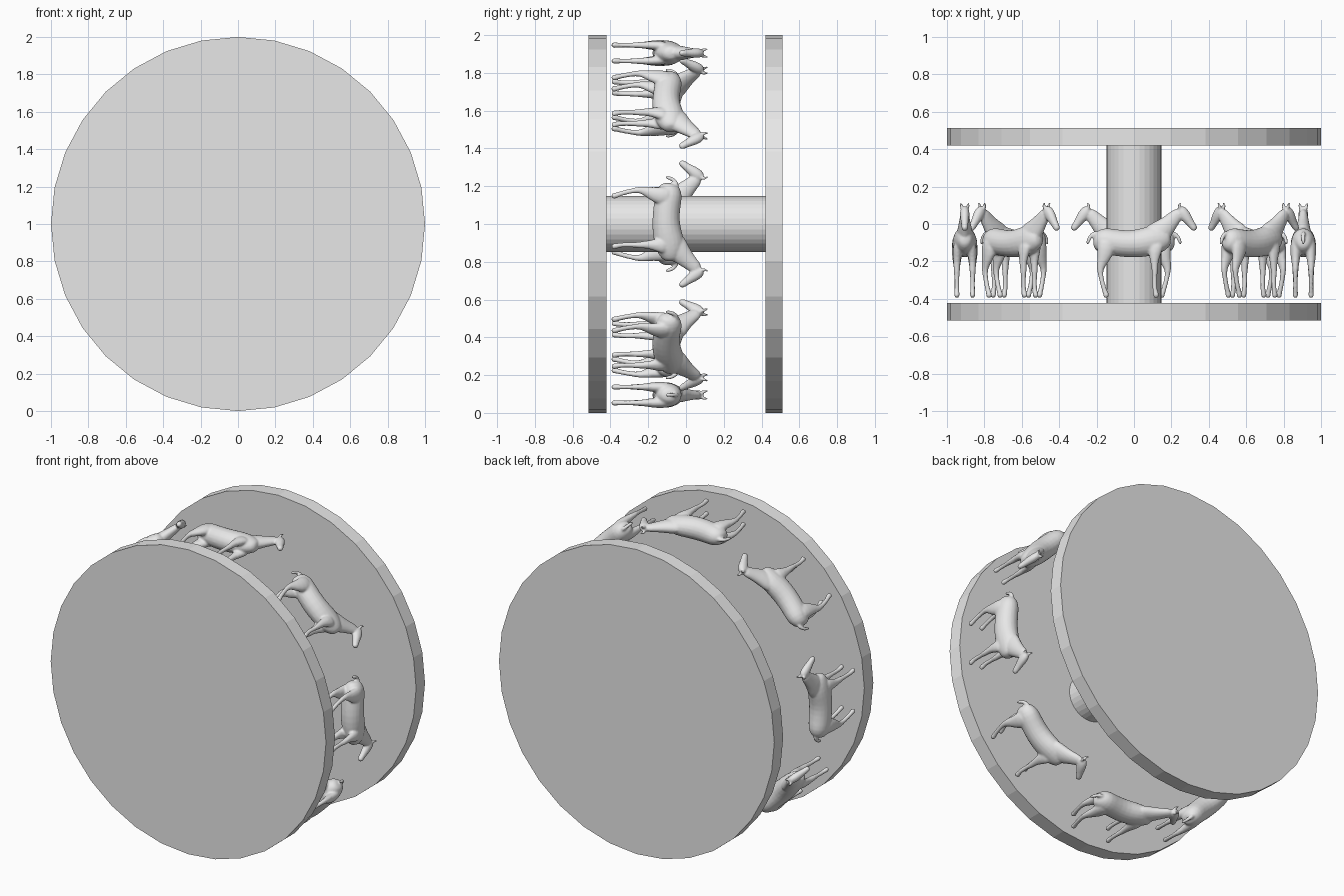
import bpy, bmesh
from math import sin, cos, pi
from mathutils import Matrix, Vector

cube = bpy.data.objects.get("Cube")
if cube:
    bpy.data.objects.remove(cube, do_unlink=True)

grey = bpy.data.materials.new("plain grey")
grey.use_nodes = True
grey.diffuse_color = (0.8, 0.8, 0.8, 1)
grey.node_tree.nodes["Principled BSDF"].inputs["Base Color"].default_value = (0.8, 0.8, 0.8, 1)


def add_object(name, mesh):
    obj = bpy.data.objects.new(name, mesh)
    bpy.context.scene.collection.objects.link(obj)
    return obj


def cylinder(name, radius, y_min, y_max):
    bm = bmesh.new()
    bmesh.ops.create_cone(bm, cap_ends=True, segments=32, radius1=radius,
                          radius2=radius, depth=y_max - y_min)
    mesh = bpy.data.meshes.new(name)
    bm.to_mesh(mesh)
    bm.free()
    mesh.materials.append(grey)
    obj = add_object(name, mesh)
    obj.matrix_world = (Matrix.Translation((0, (y_min + y_max) / 2, 1))
                        @ Matrix.Rotation(pi / 2, 4, "X"))


def loft(bm, rings, sides=10):
    """Closed tube through rings of (forward, side, up, half height, half width)."""
    centres = [Vector(r[:3]) for r in rings]
    loops = []
    for i, (x, y, z, high, wide) in enumerate(rings):
        along = centres[min(i + 1, len(rings) - 1)] - centres[max(i - 1, 0)]
        up = Vector((-along.z, 0, along.x)).normalized()
        across = Vector((0, 1, 0))
        angles = [2 * pi * k / sides for k in range(sides)]
        loops.append([bm.verts.new(centres[i] + up * high * cos(a) + across * wide * sin(a))
                      for a in angles])
    for a, b in zip(loops, loops[1:]):
        for k in range(sides):
            n = (k + 1) % sides
            bm.faces.new((a[k], a[n], b[n], b[k]))
    bm.faces.new(loops[0])
    bm.faces.new(loops[-1])


def central(points):
    return [(x, 0, z, high, wide) for x, z, high, wide in points]


def horse_mesh():
    bm = bmesh.new()
    # Torso from rump to chest
    loft(bm, central([
        (-.217, -.085, .03, .025), (-.2, -.088, .058, .048), (-.16, -.09, .077, .068),
        (-.1, -.1, .075, .07), (-.02, -.108, .077, .073), (.05, -.1, .082, .071),
        (.11, -.085, .085, .064), (.16, -.08, .068, .052), (.2, -.075, .035, .03)]))
    # Neck
    loft(bm, central([
        (.09, -.08, .08, .045), (.14, -.045, .07, .045), (.18, -.005, .052, .035),
        (.217, .035, .04, .027), (.25, .07, .032, .023)]))
    # Head
    loft(bm, central([
        (.238, .09, .018, .018), (.255, .068, .035, .028), (.278, .038, .032, .027),
        (.302, .005, .022, .02), (.32, -.02, .021, .019), (.33, -.035, .013, .013)]))
    # Tail
    loft(bm, central([
        (-.195, -.045, .014, .014), (-.226, -.055, .012, .012),
        (-.243, -.08, .012, .012), (-.25, -.115, .008, .008)]))
    for s in (-1, 1):
        # Ear
        loft(bm, [(.238, s * .014, .078, .01, .01), (.243, s * .019, .1, .01, .009),
                  (.25, s * .024, .122, .004, .004)])
        # Hind leg
        loft(bm, [(-.14, s * .035, -.07, .05, .03), (-.148, s * .04, -.13, .055, .034),
                  (-.163, s * .042, -.19, .034, .025), (-.185, s * .042, -.24, .019, .016),
                  (-.175, s * .042, -.29, .013, .013), (-.162, s * .042, -.345, .014, .014),
                  (-.152, s * .042, -.365, .014, .014), (-.145, s * .042, -.397, .021, .019)])
        # Front leg
        loft(bm, [(.12, s * .034, -.09, .05, .027), (.112, s * .04, -.15, .038, .027),
                  (.108, s * .042, -.2, .022, .02), (.112, s * .042, -.25, .018, .018),
                  (.11, s * .042, -.29, .013, .013), (.11, s * .042, -.345, .014, .014),
                  (.116, s * .042, -.365, .014, .014), (.122, s * .042, -.397, .021, .019)])
    bmesh.ops.recalc_face_normals(bm, faces=bm.faces)
    for face in bm.faces:
        face.smooth = True
    mesh = bpy.data.meshes.new("horse")
    bm.to_mesh(mesh)
    bm.free()
    mesh.materials.append(grey)
    return mesh


# Round end discs and the central column
cylinder("base_disc", 1, -.515, -.422)
cylinder("roof_disc", 1, .42, .512)
cylinder("centre_column", .147, -.43, .43)

# Ring of eight horses, all running clockwise
mesh = horse_mesh()
for i in range(8):
    a = i * pi / 4
    obj = add_object(f"horse_{i + 1}", mesh)
    obj.matrix_world = Matrix((
        (sin(a), -cos(a), 0, .905 * cos(a)),
        (0, 0, 1, 0),
        (-cos(a), -sin(a), 0, 1 + .905 * sin(a)),
        (0, 0, 0, 1)))
    subdivide = obj.modifiers.new("round_off", "SUBSURF")
    subdivide.levels = subdivide.render_levels = 1
    blend = obj.modifiers.new("blend_parts", "REMESH")
    blend.mode = "VOXEL"
    blend.voxel_size = .007
    blend.use_smooth_shade = True
    relax = obj.modifiers.new("soften", "SMOOTH")
    relax.factor = .5
    relax.iterations = 2
